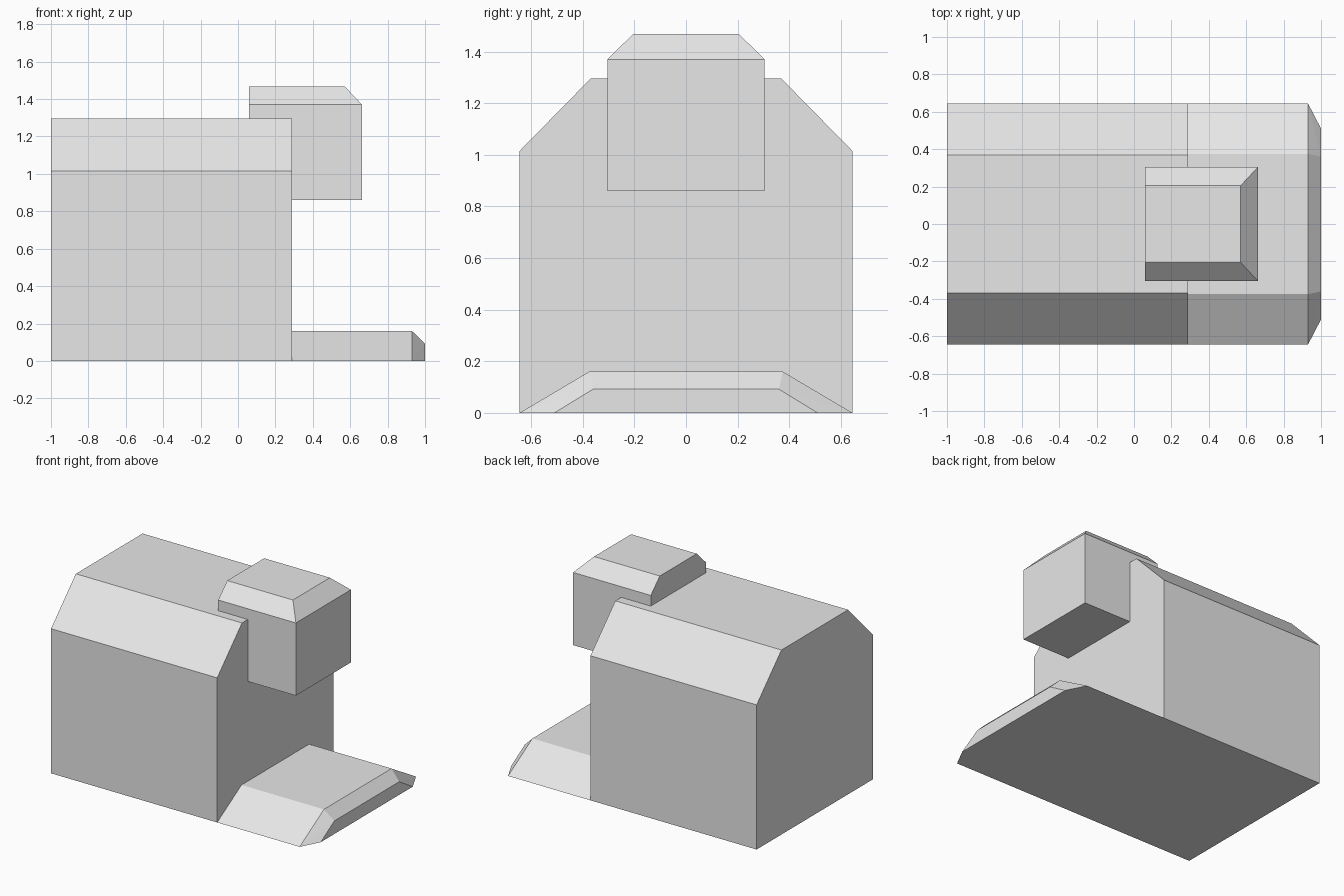
import bpy
import bmesh

cube = bpy.data.objects.get("Cube")
if cube:
    bpy.data.objects.remove(cube, do_unlink=True)

grey = bpy.data.materials.new("light grey")
grey.use_nodes = True
colour = (0.8, 0.8, 0.8, 1)
grey.diffuse_color = colour
grey.node_tree.nodes["Principled BSDF"].inputs["Base Color"].default_value = colour


def faceted_block(name, half_points):
    """Convex flat-faced block from corner points, mirrored across y."""
    bm = bmesh.new()
    for x, y, z in half_points:
        for side in (1, -1):
            bm.verts.new((x, side * y, z))
    bmesh.ops.convex_hull(bm, input=bm.verts[:])
    bmesh.ops.dissolve_limit(bm, angle_limit=0.01, verts=bm.verts[:], edges=bm.edges[:])
    bmesh.ops.recalc_face_normals(bm, faces=bm.faces[:])
    mesh = bpy.data.meshes.new(name)
    bm.to_mesh(mesh)
    bm.free()
    mesh.materials.append(grey)
    obj = bpy.data.objects.new(name, mesh)
    bpy.context.collection.objects.link(obj)
    return obj


def section(x, profile):
    return [(x, y, z) for y, z in profile]


# Main body: tall block with bevelled upper edges
body_profile = [(0.645, 0), (0.645, 1.015), (0.37, 1.295)]
faceted_block("body", section(-1, body_profile) + section(0.29, body_profile))

# Head: box with three bevelled top edges and a flat rear
faceted_block("head",
              section(0.06, [(0.305, 0.86), (0.305, 1.37), (0.205, 1.468)])
              + section(0.663, [(0.305, 0.86), (0.305, 1.37)])
              + section(0.57, [(0.205, 1.468)]))

# Foot: low ramp-sided slab with a bevelled toe
foot_profile = [(0.645, 0), (0.375, 0.16)]
faceted_block("foot",
              section(0.29, foot_profile) + section(0.93, foot_profile)
              + section(1, [(0.51, 0), (0.36, 0.092)]))
